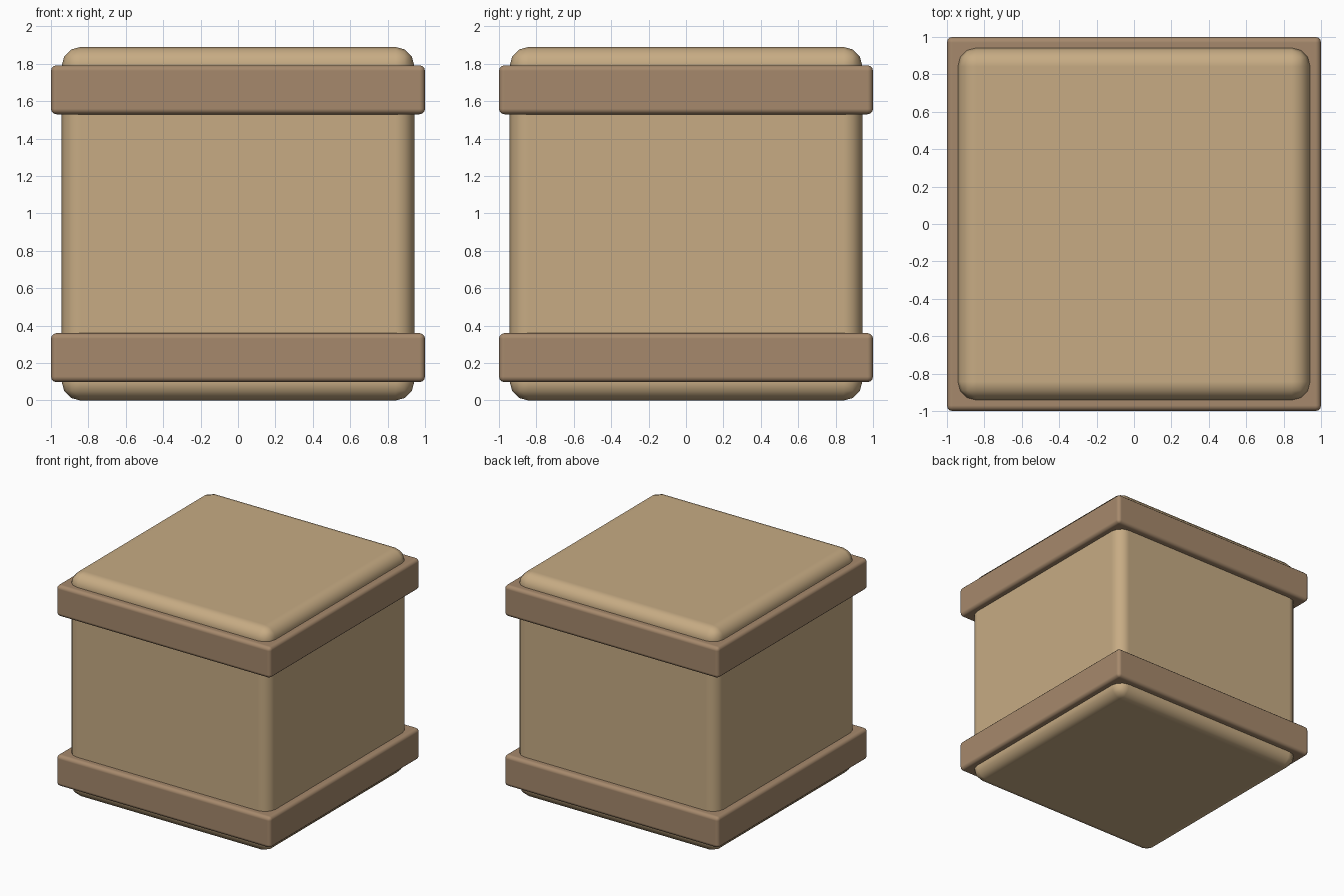
import bpy
import math

if "Cube" in bpy.data.objects:
    bpy.data.objects.remove(bpy.data.objects["Cube"])


def material(name, color):
    mat = bpy.data.materials.new(name)
    mat.diffuse_color = (*color, 1)
    mat.use_nodes = True
    mat.node_tree.nodes["Principled BSDF"].inputs["Base Color"].default_value = mat.diffuse_color
    return mat


def rounded_box(name, width, z0, z1, radius, segments, mat):
    """Square box from z0 to z1 with rounded edges."""
    bpy.ops.mesh.primitive_cube_add(size=1, location=(0, 0, (z0 + z1) / 2))
    obj = bpy.context.object
    obj.name = name
    obj.scale = (width, width, z1 - z0)
    bpy.ops.object.transform_apply(location=False, rotation=False, scale=True)
    bpy.ops.object.shade_smooth()
    bevel = obj.modifiers.new("Rounded edges", 'BEVEL')
    bevel.width = radius
    bevel.segments = segments
    bevel.limit_method = 'ANGLE'
    bevel.angle_limit = math.radians(40)
    bevel.harden_normals = True
    obj.data.materials.append(mat)
    return obj


cardboard = material("cardboard", (0.57, 0.41, 0.23))
dark_wood = material("dark_wood", (0.38, 0.25, 0.15))

# Main crate body
HEIGHT = 1.89
rounded_box("crate_body", 1.885, 0, HEIGHT, 0.1, 3, cardboard)

# Bands around the bottom and top, mirrored about mid height
LOW, HIGH = 0.098, 0.36
rounded_box("lower_band", 2.0, LOW, HIGH, 0.03, 3, dark_wood)
rounded_box("upper_band", 2.0, HEIGHT - HIGH, HEIGHT - LOW, 0.03, 3, dark_wood)
